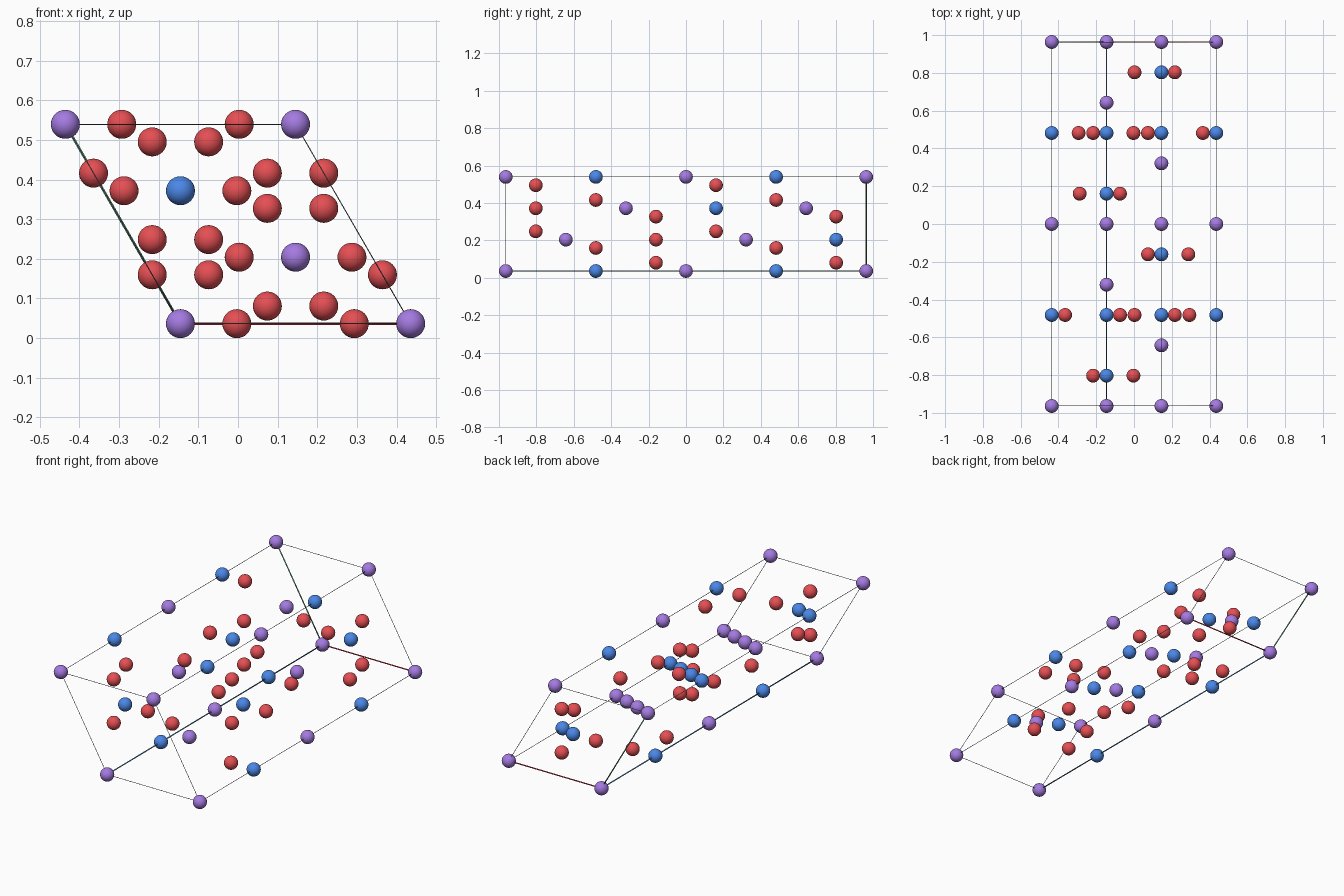
import bpy, bmesh, math
from mathutils import Vector

if "Cube" in bpy.data.objects:
    bpy.data.objects.remove(bpy.data.objects["Cube"])

R = 0.0365                      # atom radius
A, C = 0.581, 1.927             # hexagonal cell lengths
X = 0.245                       # red site position along the cell axis
AX_A = Vector((A, 0, 0))
AX_B = Vector((-A / 2, 0, A * math.sqrt(3) / 2))
AX_C = Vector((0, -C, 0))
ORIGIN = Vector((-A / 4, C / 2, R))


def material(name, rgb):
    m = bpy.data.materials.new(name)
    m.diffuse_color = (*[(c / 255) ** 2.2 for c in rgb], 1)
    m.use_nodes = True
    m.node_tree.nodes["Principled BSDF"].inputs["Base Color"].default_value = m.diffuse_color
    return m


PURPLE = material("purple", (163, 122, 224))
BLUE = material("blue", (76, 134, 230))
RED = material("red", (228, 80, 84))
GREY = material("grey", (115, 122, 128))
AXIS_RED = material("axis_red", (228, 60, 75))
AXIS_GREEN = material("axis_green", (115, 180, 145))
AXIS_BLUE = material("axis_blue", (90, 145, 190))


def place(f):
    return ORIGIN + AX_A * f[0] + AX_B * f[1] + AX_C * f[2]


def finish(bm, name, mat):
    for f in bm.faces:
        f.smooth = True
    me = bpy.data.meshes.new(name)
    bm.to_mesh(me)
    bm.free()
    me.materials.append(mat)
    ob = bpy.data.objects.new(name, me)
    bpy.context.collection.objects.link(ob)
    return ob


# One shared mesh per atom kind
def atoms(name, sites, mat):
    bm = bmesh.new()
    bmesh.ops.create_uvsphere(bm, u_segments=32, v_segments=16, radius=R)
    first = finish(bm, name, mat)
    points = set()
    # centring copies, wrapped into the cell and repeated on its boundary
    for s in sites:
        for t in ((0, 0, 0), (2/3, 1/3, 1/3), (1/3, 2/3, 2/3)):
            w = [round((p + q) % 1, 5) % 1 for p, q in zip(s, t)]
            opts = [(v, 1.0) if v < 1e-4 else (v,) for v in w]
            points |= {(i, j, k) for i in opts[0] for j in opts[1] for k in opts[2]}
    for n, p in enumerate(sorted(points)):
        ob = first if n == 0 else first.copy()
        if n:
            bpy.context.collection.objects.link(ob)
        ob.location = place(p)


atoms("purple_atom", [(0, 0, 0), (0, 0, .5)], PURPLE)
atoms("blue_atom", [(0, 0, .25), (0, 0, .75)], BLUE)
atoms("red_atom", [(X, 0, .25), (0, X, .25), (-X, -X, .25),
                   (-X, 0, .75), (0, -X, .75), (X, X, .75)], RED)


# Round bar between two cell points
def bar(name, p, q, radius, mat):
    a, b = place(p), place(q)
    bm = bmesh.new()
    bmesh.ops.create_cone(bm, cap_ends=True, segments=12, radius1=radius,
                          radius2=radius, depth=(b - a).length)
    bmesh.ops.rotate(bm, verts=bm.verts,
                     matrix=Vector((0, 0, 1)).rotation_difference(b - a).to_matrix())
    bmesh.ops.translate(bm, verts=bm.verts, vec=(a + b) / 2)
    finish(bm, name, mat)


# Cell outline: thin grey edges, thicker coloured axes from the origin
axis_mats = (AXIS_RED, AXIS_GREEN, AXIS_BLUE)
for d in range(3):
    for u in (0, 1):
        for v in (0, 1):
            p = [u, v]
            p.insert(d, 0)
            q = list(p)
            q[d] = 1
            if u or v:
                bar("cell_edge", p, q, 0.0013, GREY)
            else:
                bar("cell_axis", p, q, 0.0032, axis_mats[d])
